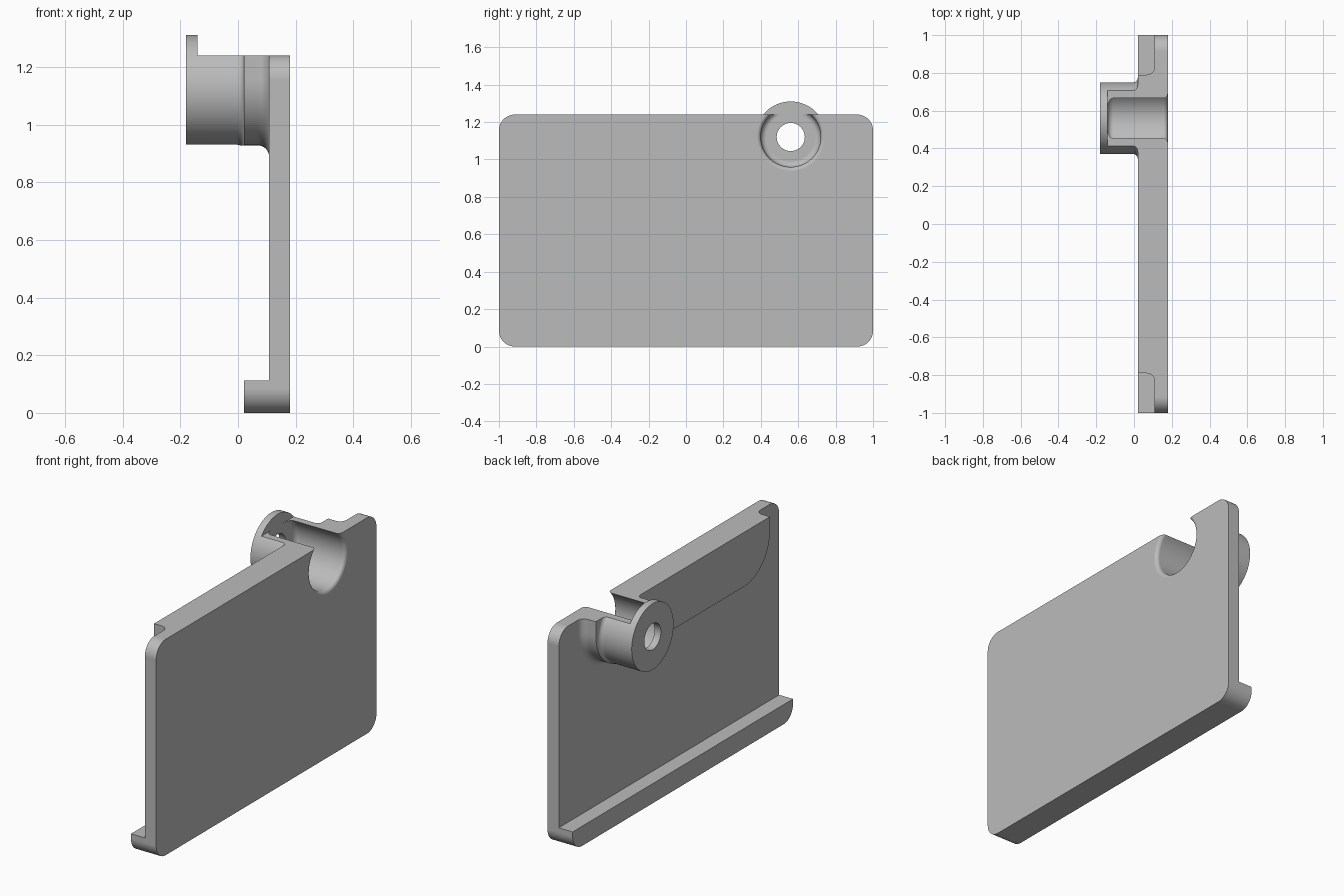
import bpy, bmesh
from math import sin, cos, pi

cube = bpy.data.objects.get("Cube")
if cube:
    bpy.data.objects.remove(cube, do_unlink=True)

grey = bpy.data.materials.new("plain grey")
grey.use_nodes = True
grey.diffuse_color = (0.5, 0.5, 0.5, 1)
grey.node_tree.nodes["Principled BSDF"].inputs["Base Color"].default_value = grey.diffuse_color

TOP = 1.24
BORE_Y, BORE_Z = 0.56, 1.12


def arc(cy, cz, r, start, end, n=16):
    """Points of an arc in the y-z plane, angles in quarter turns."""
    angles = [(start + (end - start) * i / n) * pi / 2 for i in range(n + 1)]
    return [(cy + r * cos(a), cz + r * sin(a)) for a in angles]


def loft(name, sections):
    """Solid through (x, outline) sections with equal point counts."""
    bm = bmesh.new()
    rings = [[bm.verts.new((x, y, z)) for y, z in outline] for x, outline in sections]
    for a, b in zip(rings, rings[1:]):
        for i in range(len(a)):
            j = (i + 1) % len(a)
            bm.faces.new((a[i], a[j], b[j], b[i]))
    bm.faces.new(rings[0][::-1])
    bm.faces.new(rings[-1])
    bmesh.ops.recalc_face_normals(bm, faces=bm.faces)
    mesh = bpy.data.meshes.new(name)
    bm.to_mesh(mesh)
    bm.free()
    mesh.materials.append(grey)
    obj = bpy.data.objects.new(name, mesh)
    bpy.context.collection.objects.link(obj)
    return obj


def turned(name, profile):
    """Solid turned about the bore axis from (x, radius) pairs."""
    return loft(name, [(x, arc(BORE_Y, BORE_Z, r, 0, 4, 96)[:-1]) for x, r in profile])


def box(name, x0, x1, y0, y1, z0, z1):
    outline = [(y0, z0), (y1, z0), (y1, z1), (y0, z1)]
    return loft(name, [(x0, outline), (x1, outline)])


def combine(target, tool, operation):
    mod = target.modifiers.new(operation.lower(), "BOOLEAN")
    mod.operation, mod.object, mod.solver = operation, tool, "EXACT"
    bpy.context.view_layer.objects.active = target
    bpy.ops.object.modifier_apply(modifier=mod.name)
    bpy.data.objects.remove(tool, do_unlink=True)


def pad_outline(grow):
    """U shape with large lower corners, enlarged by grow."""
    r, cy, cz = 0.23 + grow, 0.56, 1.158
    return ([(cy + r, TOP), ] + arc(cy, cz, r, 0, -1)
            + arc(-cy, cz, r, 3, 2) + [(-cy - r, TOP)])


# Flat plate with four rounded corners
R = 0.085
low = arc(-1 + R, R, R, 2, 3) + arc(1 - R, R, R, 3, 4)
high = arc(1 - R, TOP - R, R, 0, 1) + arc(-1 + R, TOP - R, R, 1, 2)
body = loft("mounting_plate", [(0.108, low + high), (0.18, low + high)])

# Ledge along the bottom edge
ledge_shape = low + [(1, 0.113), (-1, 0.113)]
ledge = loft("bottom_ledge", [(0.02, ledge_shape), (0.15, ledge_shape)])

# Thick upper pad, blended into the plate with a cove
F = 0.04
cove = [(0.108 - F + F * sin(i * pi / 16), F - F * cos(i * pi / 16)) for i in range(9)]
pad = loft("upper_pad", [(x, pad_outline(g)) for x, g in [(0.02, 0)] + cove + [(0.13, F)]])

# Round boss and the small cove where it meets the pad
boss = turned("boss", [(-0.18, 0.19), (0.05, 0.19)])
C = 0.024
flare = turned("boss_cove", [(0.02 - C + C * sin(i * pi / 12), 0.19 + C - C * cos(i * pi / 12))
                             for i in range(7)] + [(0.04, 0.19 + C)])
limit = loft("cove_limit", [(-0.05, pad_outline(0)), (0.06, pad_outline(0))])
combine(flare, limit, "INTERSECT")

for part in (ledge, pad, boss, flare):
    combine(body, part, "UNION")

# Open the boss level with the top edge, leaving its end disc whole
combine(body, box("top_cutter", -0.14, 0.4, -1.2, 1.2, TOP, 1.6), "DIFFERENCE")

# Blind bore with rounded floor and flared mouth, then the through hole
B, M = 0.03, 0.022
floor = [(-0.14 + B - B * cos(i * pi / 16), 0.16 - B + B * sin(i * pi / 16)) for i in range(9)]
mouth = [(0.18 - M + M * sin(i * pi / 12), 0.16 + M - M * cos(i * pi / 12)) for i in range(7)]
combine(body, turned("bore_cutter", floor + mouth + [(0.25, 0.16 + M)]), "DIFFERENCE")
combine(body, turned("hole_cutter", [(-0.3, 0.075), (0, 0.075)]), "DIFFERENCE")

# Smooth curved faces, keeping flat faces flat
bpy.ops.object.select_all(action="DESELECT")
body.select_set(True)
bpy.context.view_layer.objects.active = body
bpy.ops.object.shade_smooth_by_angle(angle=pi / 6)
weighted = body.modifiers.new("weighted_normals", "WEIGHTED_NORMAL")
weighted.keep_sharp = True
